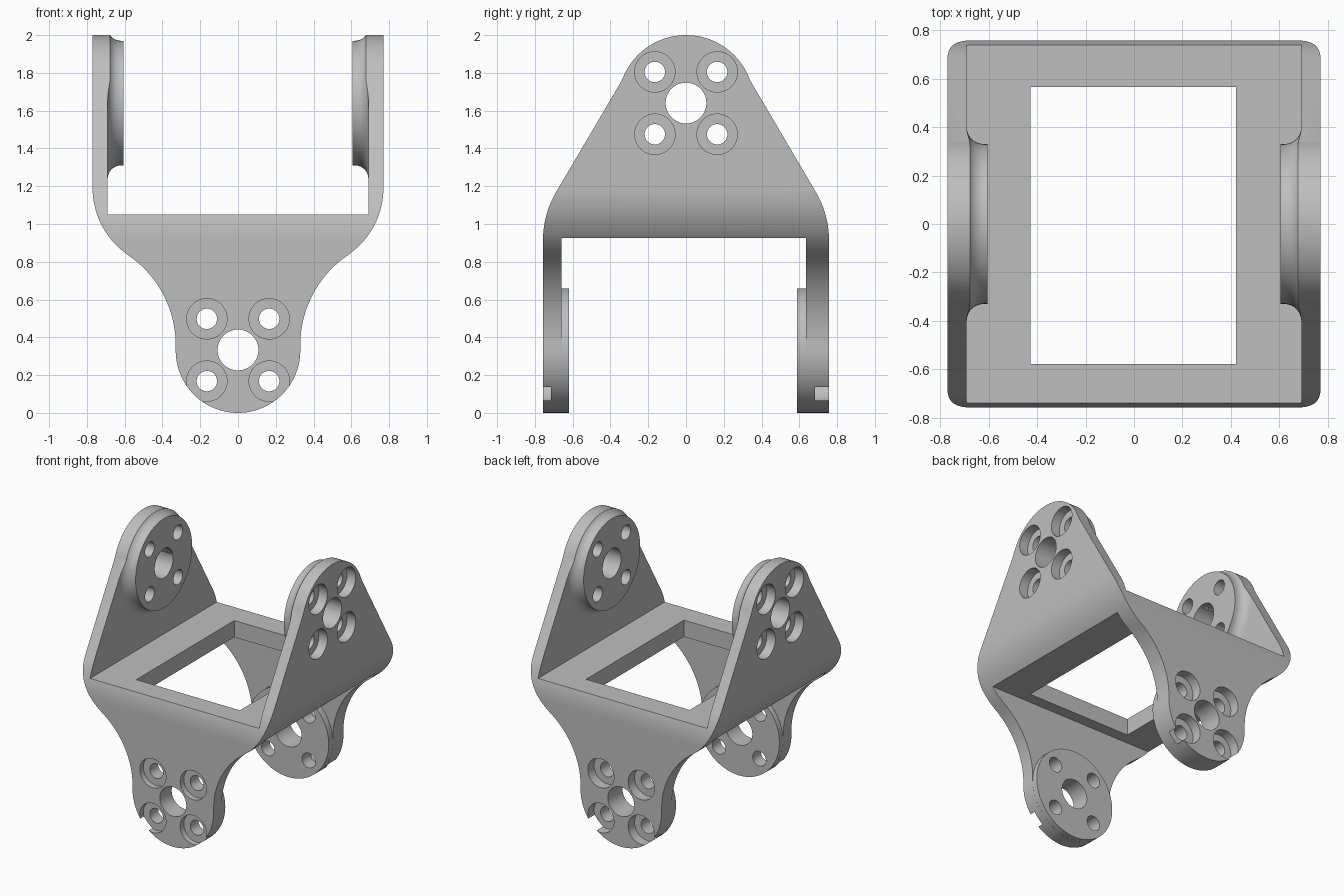
import bpy, bmesh, math
from mathutils import Matrix, Vector

if "Cube" in bpy.data.objects:
    bpy.data.objects.remove(bpy.data.objects["Cube"])

grey = bpy.data.materials.new("grey")
grey.diffuse_color = (0.52, 0.52, 0.52, 1)
grey.use_nodes = True
grey.node_tree.nodes["Principled BSDF"].inputs["Base Color"].default_value = grey.diffuse_color


def arc(cx, cz, r, a0, a1, n):
    """Points on an arc, angles in degrees."""
    return [(cx + r * math.cos(math.radians(a0 + (a1 - a0) * i / n)),
             cz + r * math.sin(math.radians(a0 + (a1 - a0) * i / n))) for i in range(n + 1)]


def finish(bm, name):
    bmesh.ops.remove_doubles(bm, verts=bm.verts, dist=1e-5)
    bmesh.ops.recalc_face_normals(bm, faces=bm.faces)
    me = bpy.data.meshes.new(name)
    bm.to_mesh(me)
    bm.free()
    ob = bpy.data.objects.new(name, me)
    bpy.context.collection.objects.link(ob)
    me.materials.append(grey)
    return ob


def prism(name, pts, axis, half):
    """Extrude a closed (u, z) outline along x or y."""
    bm = bmesh.new()
    place = (lambda u, z, d: (u, d, z)) if axis == 'Y' else (lambda u, z, d: (d, u, z))
    f = bm.faces.new([bm.verts.new(place(u, z, -half)) for u, z in pts])
    r = bmesh.ops.extrude_face_region(bm, geom=[f])
    shift = place(0, 0, 2 * half)
    bmesh.ops.translate(bm, vec=shift, verts=[g for g in r['geom'] if isinstance(g, bmesh.types.BMVert)])
    return finish(bm, name)


def cylinders(name, specs, seg=48):
    """specs: (axis, u, z, radius, start, end)"""
    bm = bmesh.new()
    for axis, u, z, r, a, b in specs:
        m = (a + b) / 2
        if axis == 'Y':
            mat = Matrix.Translation((u, m, z)) @ Matrix.Rotation(math.pi / 2, 4, 'X')
        else:
            mat = Matrix.Translation((m, u, z)) @ Matrix.Rotation(math.pi / 2, 4, 'Y')
        bmesh.ops.create_cone(bm, cap_ends=True, segments=seg, radius1=r, radius2=r,
                              depth=abs(b - a), matrix=mat)
    return finish(bm, name)


def combine(ob, other, op):
    mod = ob.modifiers.new(op, 'BOOLEAN')
    mod.operation, mod.object, mod.solver = op, other, 'EXACT'
    bpy.context.view_layer.objects.active = ob
    bpy.ops.object.modifier_apply(modifier=mod.name)
    bpy.data.objects.remove(other)


# Front outline: round lower lug flaring out to an upright U
right = (arc(0, 0.33, 0.33, -90, 0, 24) + arc(0.904, 0.36, 0.574, 180, 124.2, 20)
         + arc(0.344, 1.19, 0.426, -56.4, 0, 18)[1:] + [(0.77, 2.1), (0.69, 2.1), (0.69, 1.05)])
outline = right + [(-x, z) for x, z in reversed(right[1:])]
bracket = prism("bracket", outline, 'Y', 0.9)

# Upper inner bosses with a concave fillet against the arms
profile = ([(0, -0.03), (0.41, -0.03)] + arc(0.40, 0.07, 0.07, 270, 180, 10) + [(0.33, 0.085), (0, 0.085)])
for s in (-1, 1):
    bm = bmesh.new()
    vs = [bm.verts.new((s * (0.69 - h), 0, 1.64 + r)) for r, h in profile]
    edges = [bm.edges.new(p) for p in zip(vs, vs[1:])]
    bmesh.ops.spin(bm, geom=vs + edges, cent=(0, 0, 1.64), axis=(1, 0, 0),
                   angle=2 * math.pi, steps=96, use_duplicate=False)
    combine(bracket, finish(bm, "upper_boss"), 'UNION')

# Side outline: round upper lug, sloping shoulders, two lower legs
half = arc(0, 1.64, 0.36, 90, 19.8, 24) + arc(0.257, 0.915, 0.5, 30.5, 0, 14) + [(0.757, -0.1)]
side = half + [(0.635, -0.1), (0.635, 0.927), (-0.66, 0.927), (-0.66, -0.1)]
side += [(-y, z) for y, z in reversed(half[1:])]
combine(bracket, prism("side_outline", side, 'X', 0.9), 'INTERSECT')

# Lower inner bosses
combine(bracket, cylinders("lower_bosses", [('Y', 0, 0.33, 0.3295, -0.70, -0.619),
                                            ('Y', 0, 0.33, 0.3295, 0.587, 0.70)], 96), 'UNION')

# Rectangular window in the middle deck
bm = bmesh.new()
bmesh.ops.create_cube(bm, size=1, matrix=Matrix.Translation((-0.003, -0.006, 1)) @
                      Matrix.Diagonal((0.846, 1.142, 0.4, 1)))
combine(bracket, finish(bm, "deck_window"), 'DIFFERENCE')

# Bearing holes, screw holes and their counterbores
holes, bores = [], []
for axis, zc, ends in (('Y', 0.333, (-0.715, 0.683)), ('X', 1.64, (-0.70, 0.70))):
    holes.append((axis, 0, zc, 0.108, -1, 1))
    for u in (-0.165, 0.165):
        for dz in (-0.165, 0.165):
            holes.append((axis, u, zc + dz, 0.054, -1, 1))
            for e in ends:
                bores.append((axis, u, zc + dz, 0.107, e, math.copysign(1, e)))
combine(bracket, cylinders("holes", holes), 'DIFFERENCE')
combine(bracket, cylinders("counterbores", bores), 'DIFFERENCE')

# Smooth shading with crisp edges
bpy.ops.object.select_all(action='DESELECT')
bracket.select_set(True)
bpy.context.view_layer.objects.active = bracket
bpy.ops.object.shade_smooth_by_angle(angle=math.radians(25))
